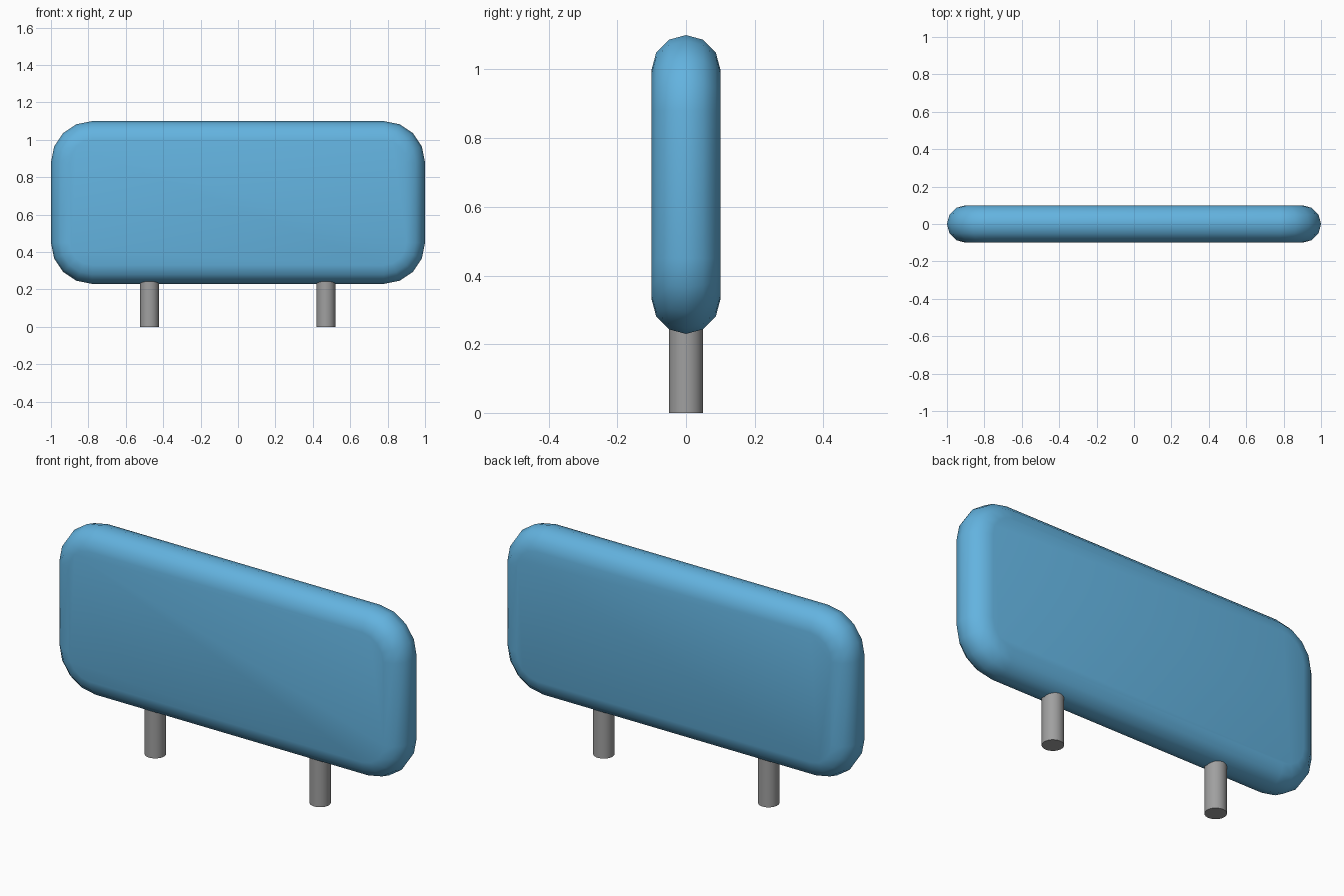
import bpy, bmesh, math
from math import sin, cos, pi

if "Cube" in bpy.data.objects:
    bpy.data.objects.remove(bpy.data.objects["Cube"])


def material(name, rgb):
    m = bpy.data.materials.new(name)
    m.diffuse_color = (*rgb, 1)
    m.use_nodes = True
    m.node_tree.nodes["Principled BSDF"].inputs["Base Color"].default_value = m.diffuse_color
    return m


blue = material("sky blue", (0.125, 0.45, 0.74))
grey = material("post grey", (0.35, 0.35, 0.35))


def finish(bm, name, mat, angle):
    bmesh.ops.recalc_face_normals(bm, faces=bm.faces)
    me = bpy.data.meshes.new(name)
    bm.to_mesh(me)
    bm.free()
    me.materials.append(mat)
    ob = bpy.data.objects.new(name, me)
    bpy.context.collection.objects.link(ob)
    bpy.ops.object.select_all(action='DESELECT')
    ob.select_set(True)
    bpy.context.view_layer.objects.active = ob
    bpy.ops.object.shade_smooth_by_angle(angle=math.radians(angle))
    return ob


# Panel: rounded rectangle with a half-round edge, lofted front to back
X, Z0, Z1, R, EDGE = 1.0, 0.23, 1.10, 0.22, 0.10
corners = [(X - R, Z1 - R), (R - X, Z1 - R), (R - X, Z0 + R), (X - R, Z0 + R)]
bm = bmesh.new()
rings = []
for i in range(7):
    t = -pi / 2 + i * pi / 6
    r = R - EDGE + EDGE * cos(t)
    ring = []
    for q, (cx, cz) in enumerate(corners):
        for k in range(5):
            a = q * pi / 2 + k * pi / 8
            ring.append(bm.verts.new((cx + r * cos(a), EDGE * sin(t), cz + r * sin(a))))
    rings.append(ring)
for a, b in zip(rings, rings[1:]):
    n = len(a)
    for j in range(n):
        k = (j + 1) % n
        bm.faces.new((a[j], a[k], b[k], b[j]))
bm.faces.new(rings[0])
bm.faces.new(rings[-1])
finish(bm, "panel", blue, 40)

# Two round posts running up into the panel
for name, x in (("left_post", -0.473), ("right_post", 0.47)):
    bm = bmesh.new()
    bmesh.ops.create_cone(bm, cap_ends=True, segments=32, radius1=0.05, radius2=0.05, depth=0.28)
    bmesh.ops.translate(bm, verts=bm.verts, vec=(x, 0, 0.14))
    finish(bm, name, grey, 30)
